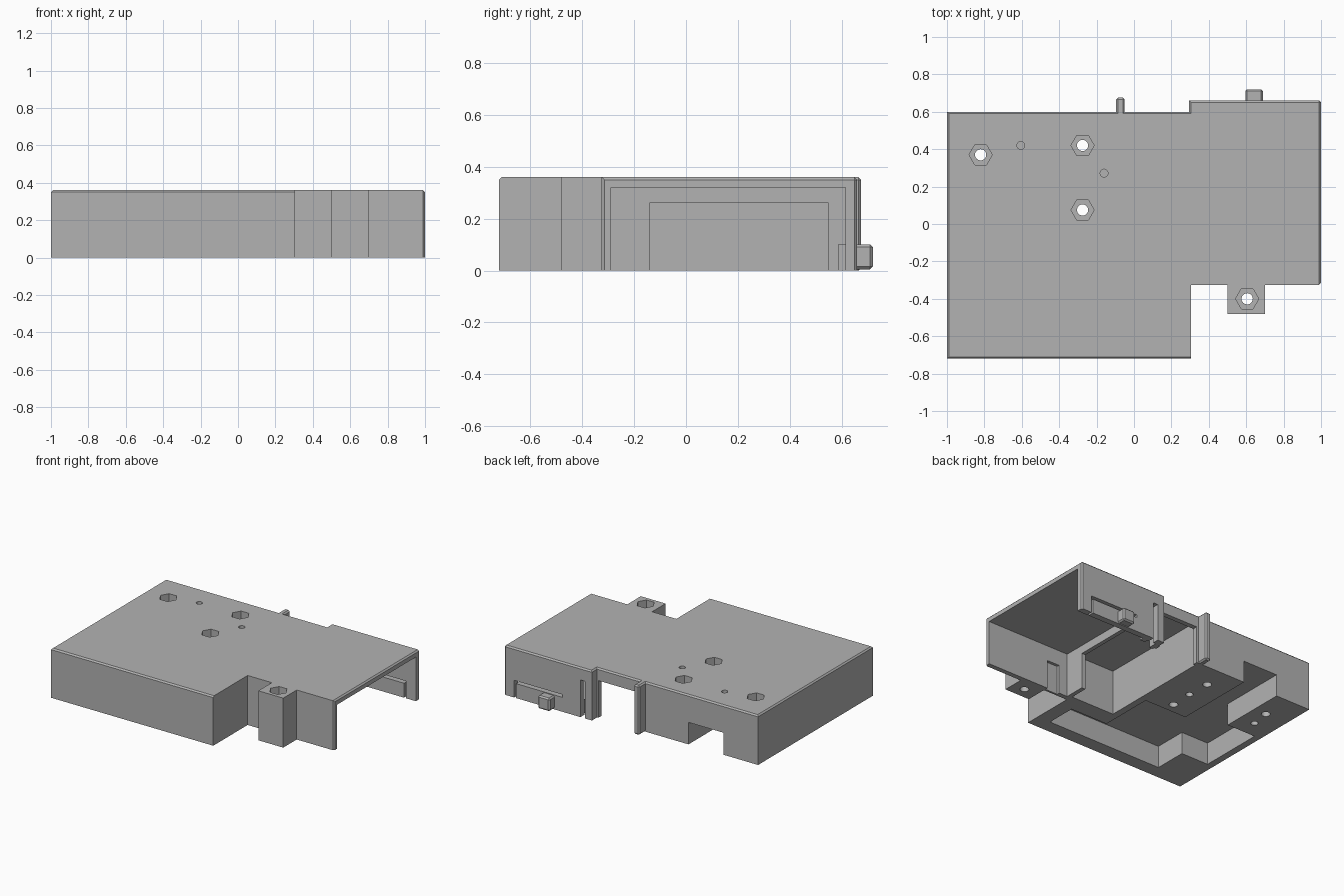
import bpy, bmesh, math

old = bpy.data.objects.get("Cube")
if old:
    bpy.data.objects.remove(old, do_unlink=True)

grey = bpy.data.materials.new("mid_grey")
grey.use_nodes = True
grey.diffuse_color = (0.45, 0.45, 0.45, 1)
grey.node_tree.nodes["Principled BSDF"].inputs["Base Color"].default_value = (0.45, 0.45, 0.45, 1)
TOP = 0.36


def make(name, bm):
    bmesh.ops.recalc_face_normals(bm, faces=bm.faces[:])
    mesh = bpy.data.meshes.new(name)
    bm.to_mesh(mesh)
    bm.free()
    mesh.materials.append(grey)
    obj = bpy.data.objects.new(name, mesh)
    bpy.context.collection.objects.link(obj)
    return obj


def prism_bm(points, z0, z1):
    bm = bmesh.new()
    face = bm.faces.new([bm.verts.new((x, y, z0)) for x, y in points])
    new = bmesh.ops.extrude_face_region(bm, geom=[face])["geom"]
    bmesh.ops.translate(bm, vec=(0, 0, z1 - z0),
                        verts=[v for v in new if isinstance(v, bmesh.types.BMVert)])
    return bm


def box_bm(x0, x1, y0, y1, z0, z1):
    return prism_bm([(x0, y0), (x1, y0), (x1, y1), (x0, y1)], z0, z1)


def round_bm(x, y, r, z0, z1, sides):
    ring = [2 * math.pi * i / sides for i in range(sides)]
    return prism_bm([(x + r * math.cos(a), y + r * math.sin(a)) for a in ring], z0, z1)


# Housing outline with the front tab and the stepped back
outline = [(-1, -0.72), (0.305, -0.72), (0.305, -0.325), (0.5, -0.325),
           (0.5, -0.48), (0.7, -0.48), (0.7, -0.325), (1, -0.325),
           (1, 0.66), (0.295, 0.66), (0.295, 0.6), (-1, 0.6)]
bm = prism_bm(outline, 0, TOP)


def softened(edge):
    a, b = (v.co for v in edge.verts)
    top = min(a.z, b.z) > TOP - 0.001
    back = min(a.y, b.y) > 0.59
    rim = abs(a.x - b.x) < 0.001 and abs(a.x) > 0.99
    front = max(a.y, b.y) < -0.71
    upright_end = abs(a.z - b.z) > 0.1 and min(a.x, b.x) > 0.99
    return (top and (back or rim or front)) or upright_end


bmesh.ops.bevel(bm, geom=[e for e in bm.edges if softened(e)], offset=0.01,
                segments=1, affect='EDGES')
housing = make("housing", bm)


def cut(bm):
    cutter = make("cutter", bm)
    cutter.hide_render = True
    mod = housing.modifiers.new("cut", 'BOOLEAN')
    mod.operation, mod.solver, mod.object = 'DIFFERENCE', 'EXACT', cutter
    bpy.context.view_layer.objects.active = housing
    bpy.ops.object.modifier_apply(modifier=mod.name)
    bpy.data.objects.remove(cutter, do_unlink=True)


# Chambers and wall openings
for b in [
    (0.33, 1.1, -0.29, 0.615, -0.1, 0.32),       # open side chamber
    (0.28, 0.34, -0.14, 0.55, -0.1, 0.26),       # doorway between chambers
    (-0.05, 0.3, -0.275, 0.565, -0.1, 0.325),    # middle chamber
    (-0.035, 0.285, 0.5, 0.8, -0.1, 0.27),       # back opening
    (0.35, 0.387, 0.6, 0.8, -0.1, 0.27),         # back slit
    (0.53, 0.92, 0.6, 0.8, 0.105, 0.125),        # slot over the latch
    (0.905, 0.92, 0.6, 0.8, -0.1, 0.11),         # slot beside the latch
    (0.4, 0.5, -0.31, -0.28, -0.1, 0.21),        # recess in the front wall
]:
    cut(box_bm(*b))

# Stepped pocket underneath, open at the back
cut(prism_bm([(-0.73, -0.62), (0.2, -0.62), (0.2, -0.4), (-0.1, -0.4),
              (-0.1, 0), (-0.44, 0), (-0.44, 0.8), (-0.72, 0.8),
              (-0.72, 0.1), (-0.95, 0.1), (-0.95, -0.38), (-0.73, -0.38)],
             -0.1, 0.16))

# Half-round channel underneath
bm = round_bm(0, 0, 0.075, 0, 0.3, 32)
for v in bm.verts:
    x, y, z = v.co
    v.co = (x - 0.84, z - 0.66, y)
cut(bm)

# Screw holes with hexagonal nut seats
for x, y in [(-0.82, 0.37), (-0.275, 0.42), (-0.275, 0.075), (0.605, -0.4)]:
    cut(round_bm(x, y, 0.062, TOP - 0.1, TOP + 0.1, 6))
    cut(round_bm(x, y, 0.03, -0.1, TOP, 24))

# Small blind holes, above and below
for x, y in [(-0.605, 0.42), (-0.16, 0.272)]:
    cut(round_bm(x, y, 0.021, TOP - 0.1, TOP + 0.1, 20))
for x, y in [(-0.84, 0.23), (-0.27, 0.245)]:
    cut(round_bm(x, y, 0.025, -0.1, 0.1, 20))


def bevelled_box(name, dims):
    bm = box_bm(*dims)
    bmesh.ops.bevel(bm, geom=bm.edges[:], offset=0.01, segments=1, affect='EDGES')
    return make(name, bm)


# Latch, guide post and inner stop
bevelled_box("latch", (0.595, 0.69, 0.63, 0.72, 0.005, 0.1))
bevelled_box("guide_post", (-0.095, -0.05, 0.57, 0.675, 0, TOP))
make("inner_stop", box_bm(0.4, 0.44, 0.585, 0.625, 0, 0.1))

bpy.ops.object.select_all(action='DESELECT')
housing.select_set(True)
bpy.context.view_layer.objects.active = housing
bpy.ops.object.shade_smooth_by_angle(angle=math.radians(25))
